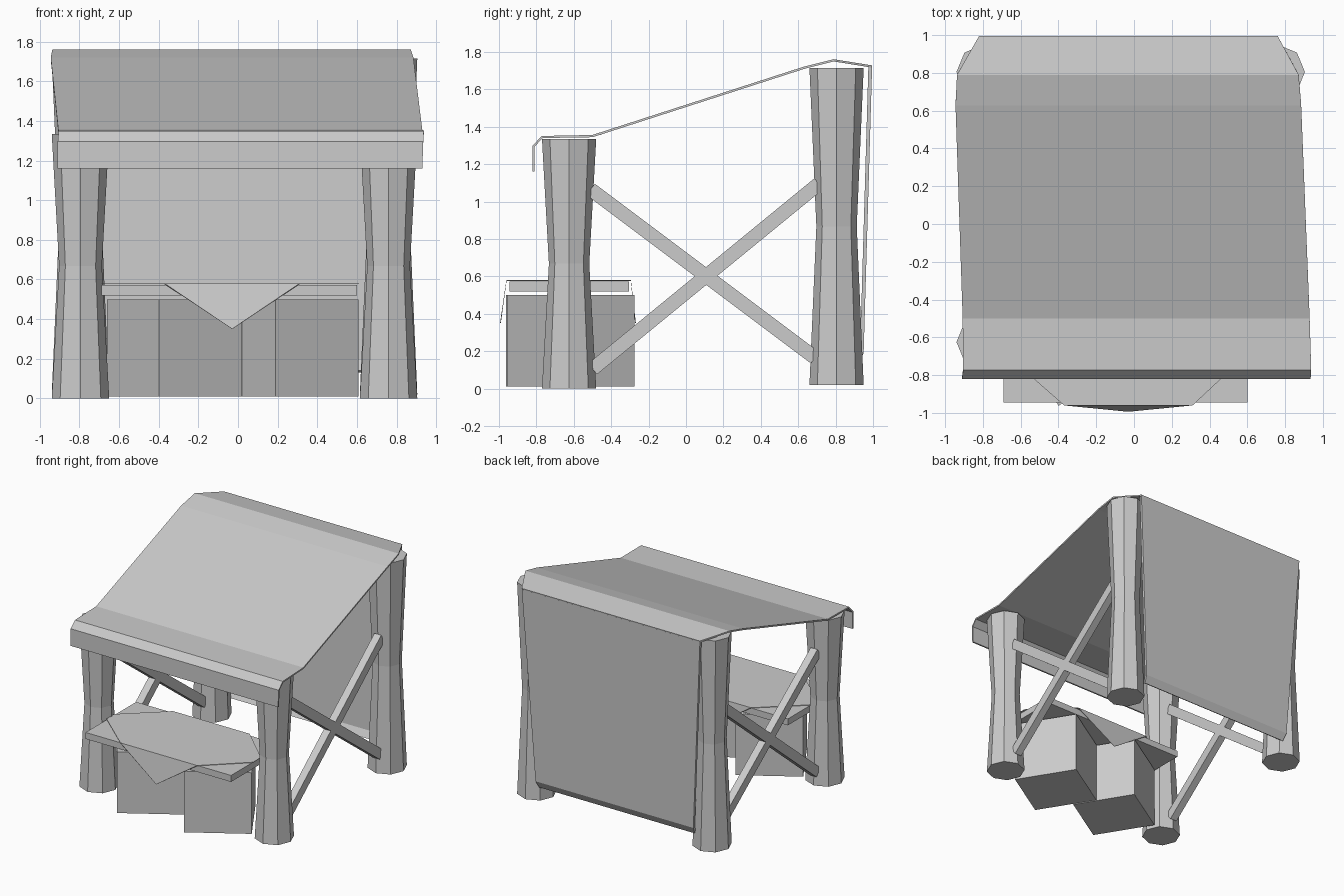
import bpy, math
from mathutils import Vector

if "Cube" in bpy.data.objects:
    bpy.data.objects.remove(bpy.data.objects["Cube"])


def make(name, verts, faces, thickness=0):
    me = bpy.data.meshes.new(name)
    me.from_pydata(verts, [], faces)
    me.update()
    ob = bpy.data.objects.new(name, me)
    bpy.context.collection.objects.link(ob)
    if thickness:
        m = ob.modifiers.new("thickness", 'SOLIDIFY')
        m.thickness = thickness
        m.offset = 0
    return ob


def box(name, loc, size, rot=(0, 0, 0)):
    bpy.ops.mesh.primitive_cube_add(size=1, location=loc, rotation=rot)
    ob = bpy.context.object
    ob.name = name
    ob.scale = size
    return ob


def post(name, x, y, z0, z1):
    # eight-sided post pinched at mid height
    rings = [(z0, 0.145), ((z0 + z1) / 2, 0.108), (z1, 0.145)]
    verts = [(x + r * math.cos(i * math.pi / 4), y + r * math.sin(i * math.pi / 4), z)
             for z, r in rings for i in range(8)]
    faces = [(k * 8 + i, k * 8 + (i + 1) % 8, k * 8 + 8 + (i + 1) % 8, k * 8 + 8 + i)
             for k in range(2) for i in range(8)]
    faces += [tuple(range(7, -1, -1)), tuple(range(16, 24))]
    make(name, verts, faces)


def sheet(name, rows, thickness):
    # cloth strip from rows of (y, z, left x, right x)
    verts = [p for y, z, xl, xr in rows for p in ((xl, y, z), (xr, y, z))]
    faces = [(2 * i, 2 * i + 1, 2 * i + 3, 2 * i + 2) for i in range(len(rows) - 1)]
    make(name, verts, faces, thickness)


def brace(name, x, a, b):
    # square-cut beam in the side plane between two (y, z) points
    d = Vector((0, b[0] - a[0], b[1] - a[1]))
    mid = (x, (a[0] + b[0]) / 2, (a[1] + b[1]) / 2)
    box(name, mid, (0.06, d.length, 0.075), (math.atan2(d.z, d.y), 0, 0))


# posts and crossed side braces
for side, x in (("left", -0.795), ("right", 0.76)):
    post("front_post_" + side, x, -0.625, 0, 1.335)
    post("back_post_" + side, x, 0.805, 0.02, 1.715)
    brace("falling_brace_" + side, x, (-0.51, 1.065), (0.69, 0.165))
    brace("rising_brace_" + side, x, (-0.50, 0.105), (0.71, 1.095))

# awning with front valance
sheet("awning", [(-0.815, 1.16, -0.91, 0.93), (-0.815, 1.295, -0.91, 0.935),
                 (-0.77, 1.345, -0.905, 0.938), (-0.50, 1.35, -0.907, 0.93),
                 (0.63, 1.715, -0.945, 0.885), (0.79, 1.755, -0.937, 0.872),
                 (0.995, 1.722, -0.82, 0.76)], 0.012)

# hanging back cloth with tucked hem
sheet("back_cloth", [(0.985, 1.72, -0.82, 0.76), (0.94, 0.19, -0.73, 0.67),
                     (0.91, 0.135, -0.72, 0.66)], 0.02)

# turned crates carrying the counter
for side, x, y in (("left", -0.32, -0.622), ("right", 0.268, -0.615)):
    box("crate_" + side, (x, y, 0.255), (0.494, 0.494, 0.49), (0, 0, math.radians(31.8)))

# counter top
box("counter_top", (-0.045, -0.625, 0.546), (1.29, 0.64, 0.052))

# diagonal table cloth with front and back flaps
top = [(-0.37, -0.96), (0.31, -0.96), (0.61, -0.68), (0.61, -0.58),
       (0.31, -0.295), (-0.37, -0.295), (-0.69, -0.58), (-0.69, -0.68)]
verts = [(x, y, 0.578) for x, y in top] + [(-0.03, -0.992, 0.35), (-0.03, -0.27, 0.35)]
make("table_cloth", verts, [tuple(range(8)), (0, 8, 1), (4, 9, 5)], 0.004)
